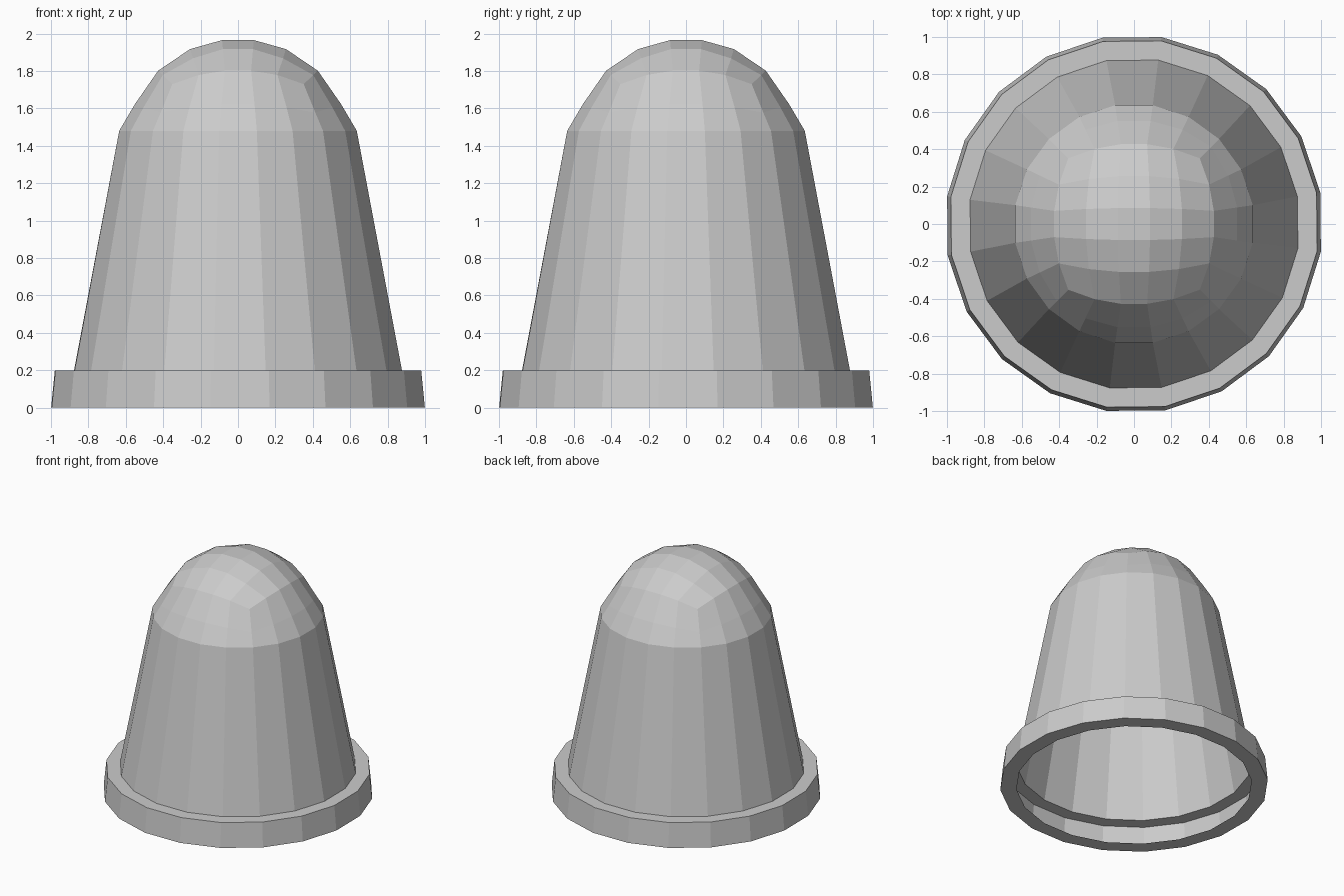
import bpy, bmesh, math
from mathutils import Vector

if "Cube" in bpy.data.objects:
    bpy.data.objects.remove(bpy.data.objects["Cube"])

SIDES = 20
# dome profile: radius, height
DOME = [(0.0, 1.965), (0.125, 1.965), (0.275, 1.915), (0.435, 1.80),
        (0.51, 1.715), (0.565, 1.61), (0.643, 1.48)]


def dome_z(r):
    for (r0, z0), (r1, z1) in zip(DOME, DOME[1:]):
        if r <= r1:
            return z0 + (z1 - z0) * (r - r0) / (r1 - r0)
    return DOME[-1][1]


bm = bmesh.new()


def ring(r, z, turn=0.0):
    angles = [math.radians(45 + turn + 360 / SIDES * i) for i in range(SIDES)]
    return [bm.verts.new((r * math.cos(a), r * math.sin(a), z)) for a in angles]


def bridge(lower, upper):
    n = len(lower)
    for i in range(n):
        j = (i + 1) % n
        bm.faces.new((lower[i], lower[j], upper[j], upper[i]))


# bottom lip, rim, ledge and tapered wall: one thin shell, open below
rings = [ring(0.888, 0, 0.6), ring(1.01, 0, 0.6), ring(0.99, 0.2, 0.6),
         ring(0.886, 0.2, 0.6), ring(0.643, 1.48)]

# rounded square grid that closes the dome
steps = (5, 3, 1, -1, -3, -5)
grid = {}
for u in steps:
    for v in steps:
        x = 0.086 * u * (1 - 0.0073 * v * v)
        y = 0.086 * v * (1 - 0.0073 * u * u)
        grid[u, v] = bm.verts.new((x, y, dome_z(math.hypot(x, y))))
for u in steps[1:]:
    for v in steps[1:]:
        bm.faces.new((grid[u, v], grid[u + 2, v], grid[u + 2, v + 2], grid[u, v + 2]))
edge = ([grid[u, 5] for u in steps[:5]] + [grid[-5, v] for v in steps[:5]] +
        [grid[-u, -5] for u in steps[:5]] + [grid[5, -v] for v in steps[:5]])

# ring between wall top and grid
middle = []
for a, b in zip(rings[-1], edge):
    p = a.co * 0.6 + b.co * 0.4
    flat = Vector((p.x, p.y, 0))
    middle.append(bm.verts.new((p.x, p.y, dome_z(flat.length))))
rings += [middle, edge]
for lower, upper in zip(rings, rings[1:]):
    bridge(lower, upper)
bmesh.ops.recalc_face_normals(bm, faces=bm.faces)

mesh = bpy.data.meshes.new("hollow_cap")
bm.to_mesh(mesh)
bm.free()
cap = bpy.data.objects.new("hollow_cap", mesh)
bpy.context.collection.objects.link(cap)
